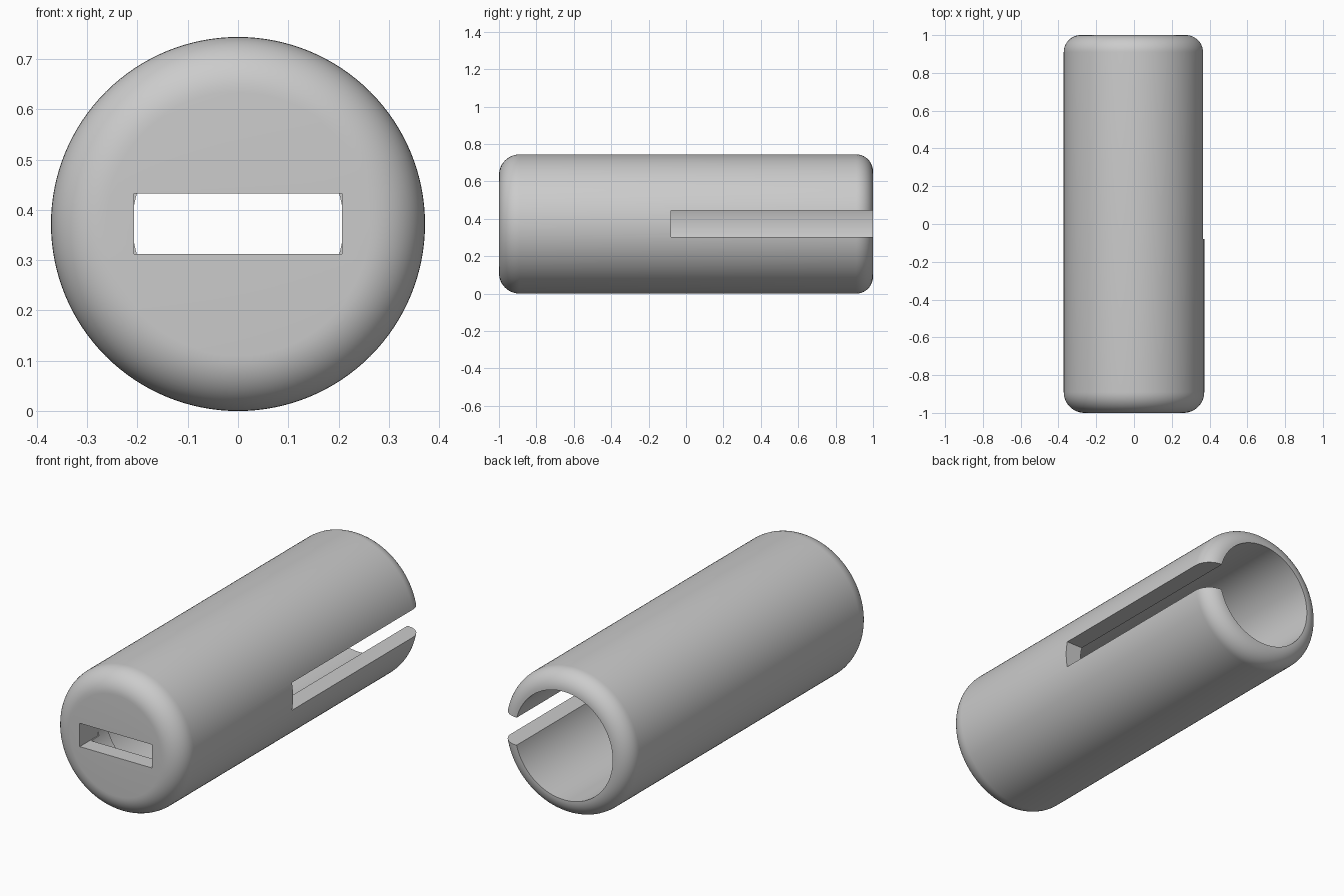
import bpy, bmesh, math
from mathutils import Matrix, Vector

cube = bpy.data.objects.get("Cube")
if cube:
    bpy.data.objects.remove(cube, do_unlink=True)

R = 0.372            # outer radius, also the height of the axis
BORE = 0.28          # main bore, open at the back
SMALL = 0.21         # narrow bore behind the front wall
SEGMENTS = 128

grey = bpy.data.materials.new("plain grey")
grey.use_nodes = True
grey.diffuse_color = (0.6, 0.6, 0.6, 1)
grey.node_tree.nodes["Principled BSDF"].inputs["Base Color"].default_value = (0.6, 0.6, 0.6, 1)


def make_object(name, bm):
    bmesh.ops.recalc_face_normals(bm, faces=bm.faces[:])
    mesh = bpy.data.meshes.new(name)
    bm.to_mesh(mesh)
    bm.free()
    obj = bpy.data.objects.new(name, mesh)
    bpy.context.collection.objects.link(obj)
    mesh.materials.append(grey)
    return obj


def corner(radius, y, start, steps=12):
    """Quarter-round of the outer profile, as (radius, y) points."""
    return [(R - radius + radius * math.cos(a), y + radius * math.sin(a))
            for a in (start + math.pi / 2 * i / steps for i in range(steps + 1))]


def slot_cutter(name, low, high):
    low, high = Vector(low), Vector(high)
    bm = bmesh.new()
    bmesh.ops.create_cube(bm, size=1, matrix=Matrix.Translation((low + high) / 2)
                          @ Matrix.Diagonal((*(high - low), 1)))
    obj = make_object(name, bm)
    obj.hide_render = True
    obj.hide_viewport = True
    return obj


# Sleeve: rounded outer shell, stepped bore and closed front wall
front_round, back_round = 0.11, 0.09
profile = [(0, -1)]
profile += corner(front_round, -1 + front_round, -math.pi / 2)
profile += corner(back_round, 1 - back_round, 0)
profile += [(BORE, 1), (BORE, -0.775), (SMALL, -0.775), (SMALL, -0.915), (0, -0.915)]

bm = bmesh.new()
verts = [bm.verts.new((r, y, R)) for r, y in profile]
edges = [bm.edges.new(pair) for pair in zip(verts, verts[1:])]
bmesh.ops.spin(bm, geom=verts + edges, cent=(0, 0, R), axis=(0, 1, 0),
               angle=2 * math.pi, steps=SEGMENTS, use_merge=True)
bmesh.ops.remove_doubles(bm, verts=bm.verts[:], dist=0.0005)
sleeve = make_object("sleeve", bm)

# Front slot through the end wall, and long side slot open at the back
cutters = [
    slot_cutter("front_slot_cutter", (-0.207, -1.1, 0.312), (0.207, -0.85, 0.433)),
    slot_cutter("side_slot_cutter", (0.15, -0.08, 0.302), (0.5, 1.1, 0.445)),
]
for cutter in cutters:
    cut = sleeve.modifiers.new(cutter.name, 'BOOLEAN')
    cut.operation = 'DIFFERENCE'
    cut.solver = 'EXACT'
    cut.object = cutter

bpy.ops.object.select_all(action='DESELECT')
sleeve.select_set(True)
bpy.context.view_layer.objects.active = sleeve
for cutter in cutters:
    bpy.ops.object.modifier_apply(modifier=cutter.name)
for cutter in cutters:
    bpy.data.objects.remove(cutter, do_unlink=True)
bpy.ops.object.shade_smooth_by_angle(angle=math.radians(30))
